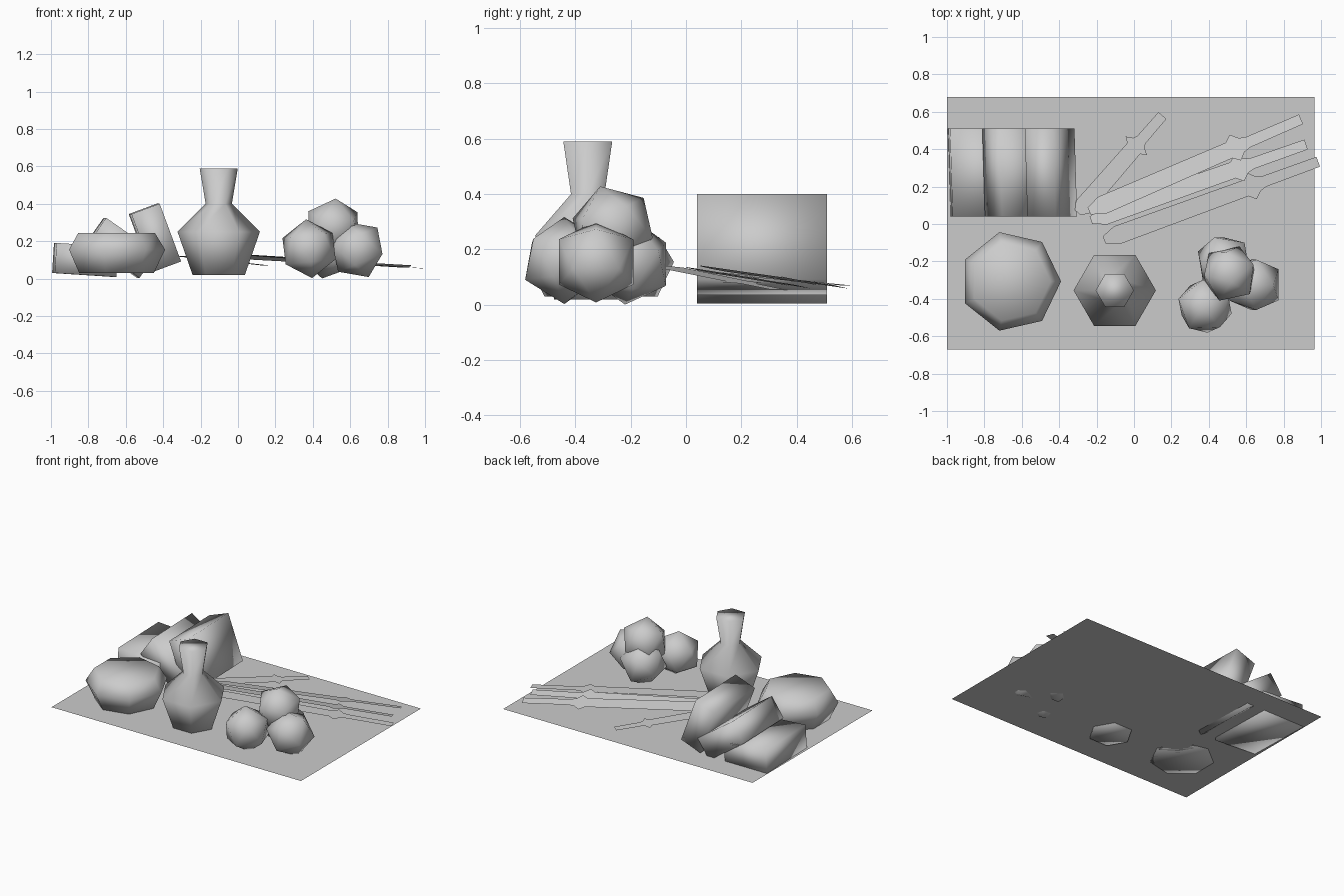
import bpy, bmesh, math
from mathutils import Vector, Matrix

cube = bpy.data.objects.get("Cube")
if cube:
    bpy.data.objects.remove(cube, do_unlink=True)

grey = bpy.data.materials.new("plain_grey")
grey.use_nodes = True
grey.diffuse_color = (0.6, 0.6, 0.6, 1)
grey.node_tree.nodes["Principled BSDF"].inputs["Base Color"].default_value = (0.6, 0.6, 0.6, 1)


def finish(name, bm, smooth=True):
    bmesh.ops.recalc_face_normals(bm, faces=bm.faces[:])
    for f in bm.faces:
        f.smooth = smooth
    mesh = bpy.data.meshes.new(name)
    bm.to_mesh(mesh)
    bm.free()
    mesh.materials.append(grey)
    ob = bpy.data.objects.new(name, mesh)
    bpy.context.collection.objects.link(ob)
    return ob


def turned(name, x, y, sides, profile):
    """Closed faceted body from (radius, height) rings."""
    bm = bmesh.new()
    rings = []
    for r, z in profile:
        angles = [2 * math.pi * i / sides for i in range(sides)]
        rings.append([bm.verts.new((x + r * math.cos(a), y + r * math.sin(a), z)) for a in angles])
    for low, high in zip(rings, rings[1:]):
        for i in range(sides):
            j = (i + 1) % sides
            bm.faces.new((low[i], low[j], high[j], high[i]))
    bm.faces.new(rings[0][::-1])
    bm.faces.new(rings[-1])
    finish(name, bm)


def book(name, corner, along):
    """Tilted slab; corner is the end of its lower long edge, seen from the front."""
    u = Vector((along[0], 0, along[1])).normalized()
    w = Vector((-u.z, 0, u.x))
    spin = Vector((-0.03, 1, 0)).normalized()
    start = Vector((corner[0] + 0.005, 0.04, corner[1]))
    bm = bmesh.new()
    bmesh.ops.create_cube(bm, size=1)
    for v in bm.verts:
        c = v.co + Vector((0.5, 0.5, 0.5))
        v.co = start + u * c.x * 0.33 + w * c.z * 0.161 + spin * c.y * 0.47
    finish(name, bm)


def fruit(name, centre, axis, spin):
    """Coarse ball with its pole along the axis."""
    bm = bmesh.new()
    turn = Vector((0, 0, 1)).rotation_difference(Vector(axis)).to_matrix().to_4x4()
    place = Matrix.Translation(centre) @ turn @ Matrix.Rotation(math.radians(spin), 4, 'Z')
    bmesh.ops.create_icosphere(bm, subdivisions=1, radius=0.158, matrix=place)
    finish(name, bm)


# Half outline of a sword: position along its length, half width
SWORD = [(0, 0.02), (0.06, 0.05), (0.66, 0.045), (0.69, 0.075), (0.72, 0.04), (0.75, 0.03), (1, 0.028)]


def sword(name, tip, end, roll):
    tip, end = Vector(tip), Vector(end)
    d = end - tip
    side = Vector((-d.y, d.x, 0)).normalized() - Vector((0, 0, roll))
    bm = bmesh.new()
    pairs = [[bm.verts.new(tip + d * t + side * w * s) for s in (-1, 1)] for t, w in SWORD]
    for a, b in zip(pairs, pairs[1:]):
        bm.faces.new((a[0], b[0], b[1], a[1]))
    finish(name, bm, False)


# Ground cloth
bm = bmesh.new()
bm.faces.new([bm.verts.new(p) for p in
              ((-1, -0.67, 0.03), (0.965, -0.67, 0.03), (0.965, 0.68, 0.03), (-1, 0.68, 0.03))])
finish("ground_cloth", bm, False)

# Vase and round cushion
turned("vase", -0.103, -0.355, 6, [(0.14, 0.02), (0.22, 0.25), (0.07, 0.4), (0.102, 0.59)])
turned("round_cushion", -0.66, -0.307, 7, [(0.21, 0.03), (0.27, 0.155), (0.215, 0.245)])

# Leaning books
book("flat_book", (-0.985, 0.03), (1, -0.065))
book("middle_book", (-0.802, 0.193), (0.82, -0.573))
book("steep_book", (-0.575, 0.345), (0.115, -0.31))

# Fruit pile
fruit("front_fruit", (0.38, -0.44, 0.16), (-0.1, 0, 1), 20)
fruit("side_fruit", (0.64, -0.325, 0.155), (-0.4, 0, 1), 0)
fruit("back_fruit", (0.48, -0.205, 0.155), (0.2, 0.1, 1), 45)
fruit("top_fruit", (0.51, -0.265, 0.277), (0.08, -0.3, 1), 30)

# Laid-out swords
sword("back_sword", (-0.24, 0.07, 0.135), (0.893, 0.56, 0.065), 0.22)
sword("middle_sword", (-0.23, 0.02, 0.13), (0.92, 0.425, 0.065), 0.22)
sword("front_sword", (-0.16, -0.085, 0.14), (0.985, 0.333, 0.055), 0)
sword("short_sword", (-0.30, 0.06, 0.12), (0.152, 0.58, 0.07), 0)
